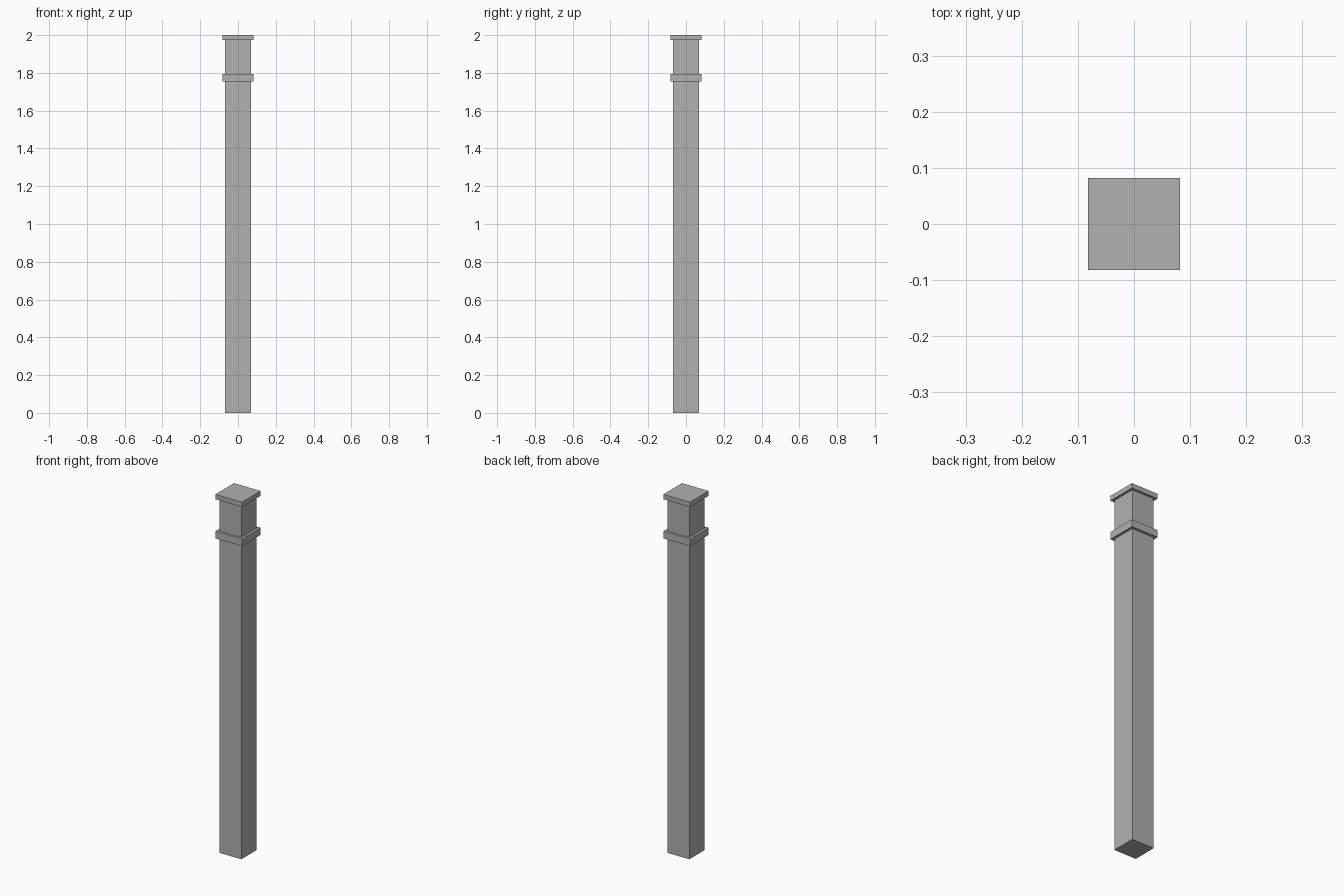
import bpy

if "Cube" in bpy.data.objects:
    bpy.data.objects.remove(bpy.data.objects["Cube"])

# Dark grey shared by all parts
grey = bpy.data.materials.new("dark_grey")
grey.diffuse_color = (0.44, 0.44, 0.44, 1.0)
grey.use_nodes = True
grey.node_tree.nodes["Principled BSDF"].inputs["Base Color"].default_value = grey.diffuse_color


def block(name, half, z0, z1):
    """Square block centred on the z axis, spanning z0 to z1."""
    bpy.ops.mesh.primitive_cube_add(size=1, location=(0, 0, (z0 + z1) / 2))
    ob = bpy.context.object
    ob.name = name
    ob.scale = (2 * half, 2 * half, z1 - z0)
    bpy.ops.object.transform_apply(location=False, rotation=False, scale=True)
    ob.data.materials.append(grey)
    return ob


# Square post running up to the underside of the cap
block("post_shaft", 0.068, 0.0, 1.973)
# Trim band around the upper post
block("collar", 0.082, 1.755, 1.795)
# Flat cap plate
block("cap", 0.082, 1.973, 2.0)
